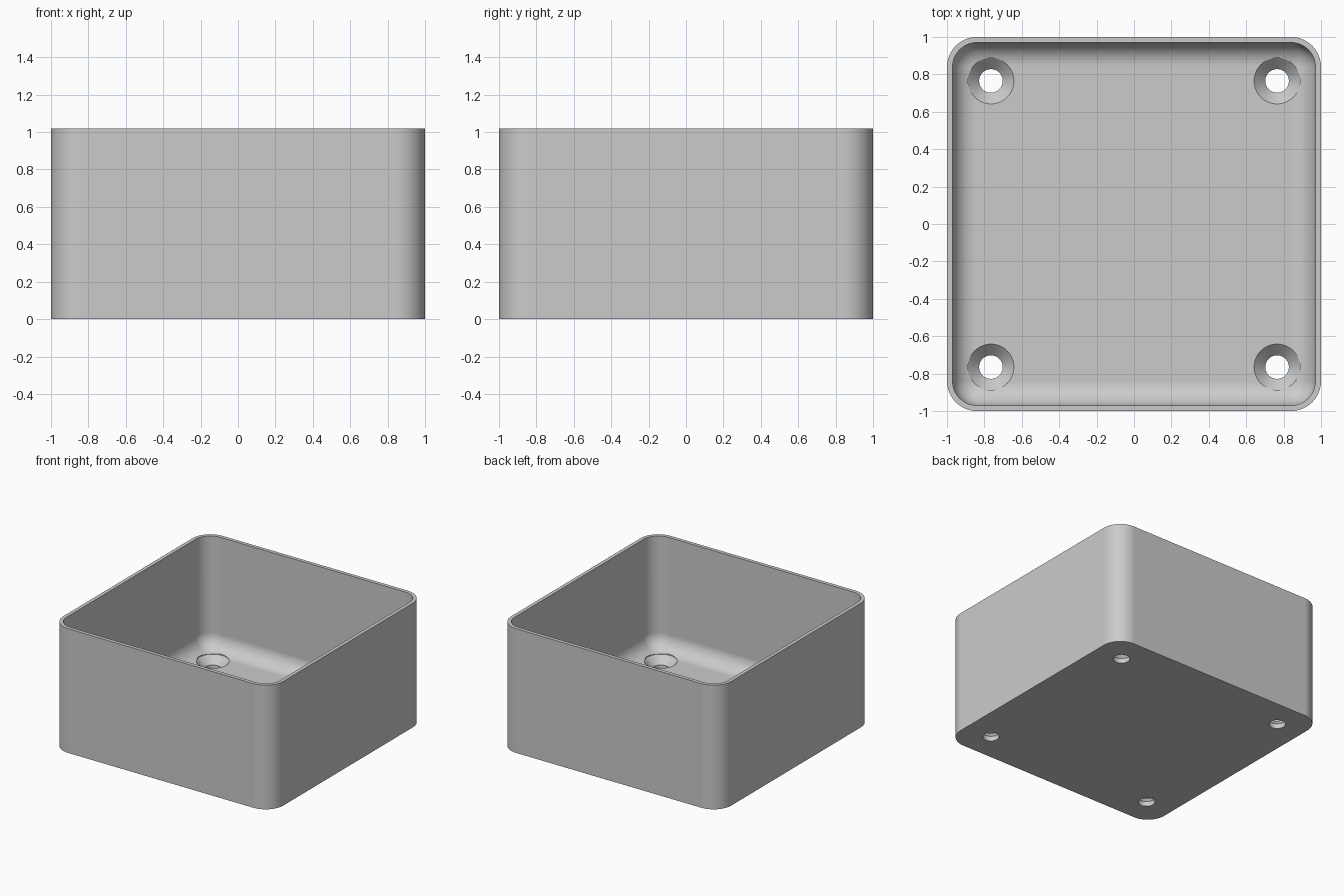
import bpy, bmesh, math

if "Cube" in bpy.data.objects:
    bpy.data.objects.remove(bpy.data.objects["Cube"])

HEIGHT, FLOOR = 1.02, 0.10
WALL, CORNER, FILLET = 0.03, 0.16, 0.125
HOLE_POS, HOLE_R, SINK_R = 0.765, 0.063, 0.123
SEGMENTS = 12

grey = bpy.data.materials.new("light grey")
grey.use_nodes = True
grey.diffuse_color = (0.6, 0.6, 0.6, 1)
grey.node_tree.nodes["Principled BSDF"].inputs["Base Color"].default_value = grey.diffuse_color


def make_object(name, bm):
    bmesh.ops.recalc_face_normals(bm, faces=bm.faces)
    mesh = bpy.data.meshes.new(name)
    bm.to_mesh(mesh)
    bm.free()
    mesh.materials.append(grey)
    obj = bpy.data.objects.new(name, mesh)
    bpy.context.collection.objects.link(obj)
    return obj


def loft(name, rings):
    """Skin a stack of equal point rings and cap both ends."""
    bm = bmesh.new()
    loops = [[bm.verts.new(p) for p in ring] for ring in rings]
    for a, b in zip(loops, loops[1:]):
        for i in range(len(a)):
            j = (i + 1) % len(a)
            bm.faces.new((a[i], a[j], b[j], b[i]))
    bm.faces.new(loops[0])
    bm.faces.new(loops[-1])
    return make_object(name, bm)


def rounded_square(inset, z):
    centre = 1 - CORNER
    radius = CORNER - inset
    ring = []
    for quarter in range(4):
        for i in range(SEGMENTS + 1):
            t = math.pi / 2 * (quarter + i / SEGMENTS)
            sx = 1 if quarter in (0, 3) else -1
            sy = 1 if quarter < 2 else -1
            ring.append((sx * centre + radius * math.cos(t),
                         sy * centre + radius * math.sin(t), z))
    return ring


def circle(cx, cy, r, z, n=48):
    return [(cx + r * math.cos(math.tau * i / n), cy + r * math.sin(math.tau * i / n), z)
            for i in range(n)]


# Open box: outer wall, rim, inner wall, and fillet down to the floor
rings = [rounded_square(0, 0), rounded_square(0, HEIGHT), rounded_square(WALL, HEIGHT)]
for i in range(SEGMENTS + 1):
    t = math.pi / 2 * i / SEGMENTS
    rings.append(rounded_square(WALL + FILLET * (1 - math.cos(t)),
                                FLOOR + FILLET * (1 - math.sin(t))))
box = loft("open_box", rings)

# Countersunk screw holes in the four corners of the floor
sink_depth = SINK_R - HOLE_R
for sx in (-1, 1):
    for sy in (-1, 1):
        x, y = sx * HOLE_POS, sy * HOLE_POS
        profile = [(HOLE_R, -0.1), (HOLE_R, FLOOR - sink_depth),
                   (SINK_R, FLOOR), (SINK_R, FLOOR + 0.2)]
        cutter = loft("screw_hole_cutter", [circle(x, y, r, z) for r, z in profile])
        cutter.hide_render = True
        cut = box.modifiers.new("screw_hole", 'BOOLEAN')
        cut.operation, cut.solver, cut.object = 'DIFFERENCE', 'EXACT', cutter
        bpy.context.view_layer.objects.active = box
        bpy.ops.object.modifier_apply(modifier=cut.name)
        bpy.data.objects.remove(cutter)

# Smooth curves, crisp edges, flat floor shading
bpy.ops.object.select_all(action='DESELECT')
box.select_set(True)
bpy.context.view_layer.objects.active = box
bpy.ops.object.shade_smooth_by_angle(angle=math.radians(30))
weighted = box.modifiers.new("weighted_normals", 'WEIGHTED_NORMAL')
weighted.keep_sharp = True
